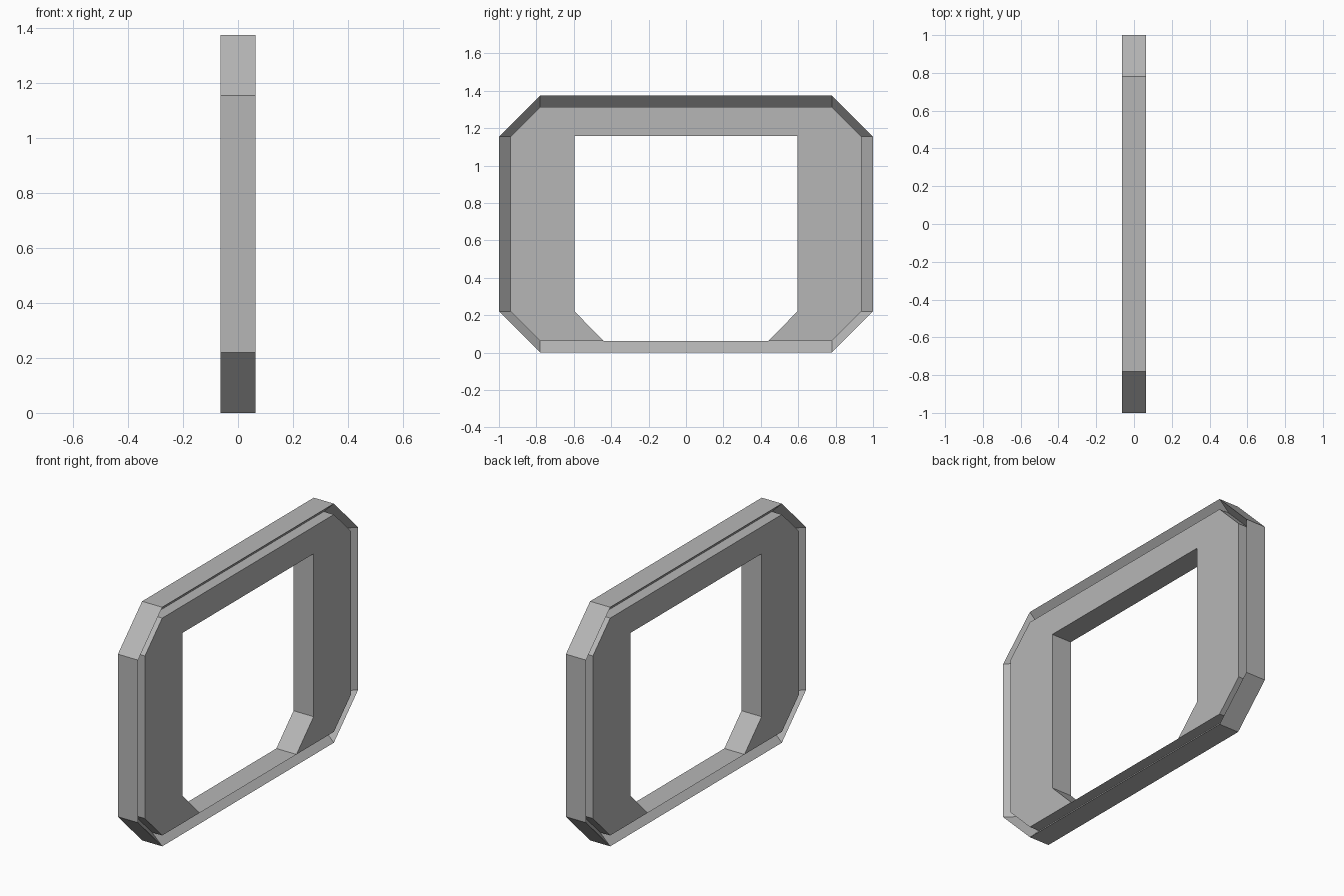
import bpy, bmesh

if "Cube" in bpy.data.objects:
    bpy.data.objects.remove(bpy.data.objects["Cube"])

HALF = 0.064       # half thickness
INSET = 0.0625     # depth of the V groove
TOP = 1.375

grey = bpy.data.materials.new("mid_grey")
grey.diffuse_color = (0.47, 0.47, 0.47, 1)
grey.use_nodes = True
grey.node_tree.nodes["Principled BSDF"].inputs["Base Color"].default_value = grey.diffuse_color


def make_object(name, bm):
    bmesh.ops.recalc_face_normals(bm, faces=bm.faces[:])
    mesh = bpy.data.meshes.new(name)
    bm.to_mesh(mesh)
    bm.free()
    mesh.materials.append(grey)
    obj = bpy.data.objects.new(name, mesh)
    bpy.context.collection.objects.link(obj)
    return obj


def mirrored(half):
    """Complete a right-hand (y, z) outline with its left-hand mirror."""
    return half + [(-y, z) for y, z in reversed(half)]


def octagon(inset):
    return mirrored([(0.78, inset), (1 - inset, 0.22),
                     (1 - inset, 1.155), (0.78, TOP - inset)])


# outer rim: octagonal ring with a triangular section, ridge pointing inward
bm = bmesh.new()
loops = [[bm.verts.new((x, y, z)) for y, z in octagon(inset)]
         for x, inset in ((-HALF, 0), (HALF, 0), (0, INSET))]
for k in range(3):
    a, b = loops[k], loops[(k + 1) % 3]
    for i in range(8):
        j = (i + 1) % 8
        bm.faces.new((a[i], a[j], b[j], b[i]))
make_object("outer_rim", bm)

# inner panel: octagonal plate with the opening cut out down to its lower edge
outer = octagon(INSET)
opening = mirrored([(0.44, INSET), (0.596, 0.22), (0.596, 1.157)])
profile = outer + list(reversed(opening))
bm = bmesh.new()
face = bm.faces.new([bm.verts.new((-HALF, y, z)) for y, z in profile])
ext = bmesh.ops.extrude_face_region(bm, geom=[face], use_keep_orig=True)
bmesh.ops.translate(bm, vec=(2 * HALF, 0, 0),
                    verts=[v for v in ext["geom"] if isinstance(v, bmesh.types.BMVert)])
make_object("inner_panel", bm)

# sill: thin sheet across the bottom of the opening
bm = bmesh.new()
bm.faces.new([bm.verts.new((x, y, INSET)) for x, y in
              ((-HALF, -0.44), (HALF, -0.44), (HALF, 0.44), (-HALF, 0.44))])
make_object("opening_sill", bm)
